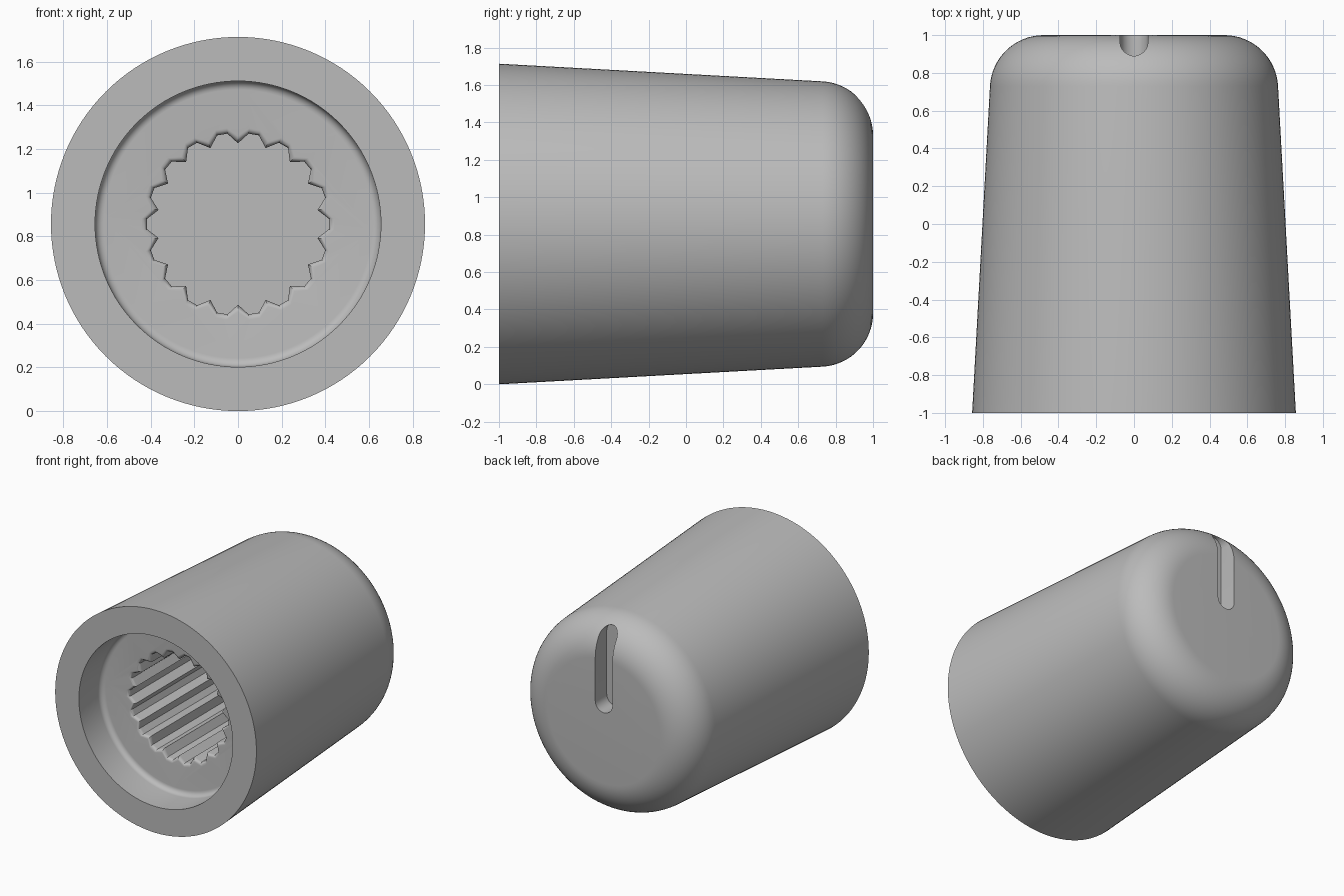
import bpy, bmesh, math
from mathutils import Matrix, Vector

if "Cube" in bpy.data.objects:
    bpy.data.objects.remove(bpy.data.objects["Cube"], do_unlink=True)

AXIS_Z = 0.857
SEGMENTS = 128

grey = bpy.data.materials.new("mid_grey")
grey.use_nodes = True
grey.diffuse_color = (0.5, 0.5, 0.5, 1)
grey.node_tree.nodes["Principled BSDF"].inputs["Base Color"].default_value = (0.5, 0.5, 0.5, 1)


def make_object(name, bm):
    bmesh.ops.remove_doubles(bm, verts=bm.verts, dist=1e-5)
    bmesh.ops.recalc_face_normals(bm, faces=bm.faces)
    mesh = bpy.data.meshes.new(name)
    bm.to_mesh(mesh)
    bm.free()
    mesh.materials.append(grey)
    obj = bpy.data.objects.new(name, mesh)
    bpy.context.collection.objects.link(obj)
    return obj


def arc(r, y, radius, start, end, steps):
    """Points (r, y) along an arc, angles in degrees."""
    angles = [math.radians(start + (end - start) * i / steps) for i in range(steps + 1)]
    return [(r + radius * math.cos(a), y + radius * math.sin(a)) for a in angles]


def loft(name, rings):
    """Closed solid through rings with equal point counts."""
    bm = bmesh.new()
    loops = [[bm.verts.new(p) for p in ring] for ring in rings]
    for a, b in zip(loops, loops[1:]):
        for i in range(len(a)):
            j = (i + 1) % len(a)
            bm.faces.new((a[i], a[j], b[j], b[i]))
    bm.faces.new(loops[0])
    bm.faces.new(loops[-1])
    return make_object(name, bm)


def circle(r, y):
    return [(r * math.cos(a), y, AXIS_Z + r * math.sin(a))
            for a in (math.tau * i / SEGMENTS for i in range(SEGMENTS))]


# Tapered knob body with a front recess and a rounded back end
recess_floor = -0.73
profile = arc(0.615, recess_floor - 0.04, 0.04, 90, 0, 6)
profile += [(0.655, -1), (0.857, -1)]
profile += arc(0.478, 0.715, 0.285, 3, 90, 16)
body = loft("knob_body", [circle(r, y) for r, y in profile])


# Splined shaft socket: pointed teeth, flat grooves, rounded entry
def spline_ring(y, grow):
    points = []
    for i in range(18):
        for degrees, r in ((0, 0.37 + 1.3 * grow), (6.7, 0.417 + grow), (13.3, 0.417 + grow)):
            a = math.radians(i * 20 + degrees)
            points.append((r * math.sin(a), y, AXIS_Z + r * math.cos(a)))
    return points


entry = [(recess_floor - 0.02, 0.025)]
entry += [(recess_floor + 0.025 * (1 - math.cos(t)), 0.025 * (1 - math.sin(t)))
          for t in (math.pi / 2 * i / 5 for i in range(6))]
socket = loft("socket_cutter", [spline_ring(0.5, 0)]
              + [spline_ring(y, g) for y, g in reversed(entry)])

# Pointer slot with round ends, running over the back edge
half = 0.073
outline = arc(0, 1.56 - half, half, 0, 180, 12) + arc(0, 0.925 + half, half, 180, 360, 12)
slot = loft("slot_cutter", [[(x, y, z) for x, z in outline] for y in (0.86, 1.1)])

for cutter in (socket, slot):
    cut = body.modifiers.new(cutter.name, "BOOLEAN")
    cut.operation = "DIFFERENCE"
    cut.solver = "EXACT"
    cut.object = cutter

# Apply the cuts and shade
bpy.context.view_layer.objects.active = body
bpy.ops.object.select_all(action="DESELECT")
body.select_set(True)
for cutter in (socket, slot):
    bpy.ops.object.modifier_apply(modifier=cutter.name)
    bpy.data.objects.remove(cutter, do_unlink=True)
bpy.ops.object.shade_smooth_by_angle(angle=math.radians(30))
